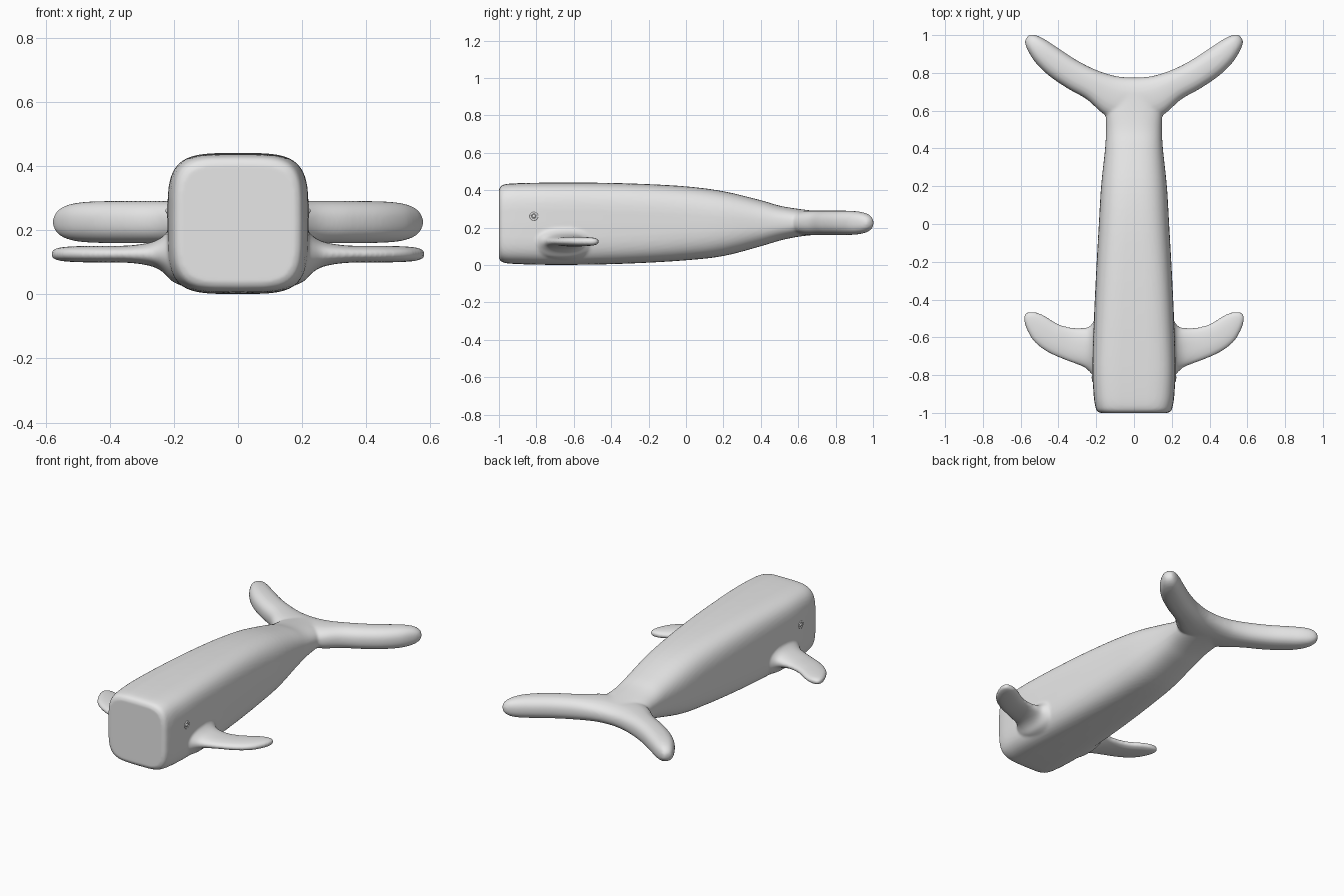
import bpy, bmesh, math
from mathutils import Vector

if "Cube" in bpy.data.objects:
    bpy.data.objects.remove(bpy.data.objects["Cube"])

grey = bpy.data.materials.new("whale grey")
grey.diffuse_color = (0.8, 0.8, 0.8, 1)
grey.use_nodes = True
grey.node_tree.nodes["Principled BSDF"].inputs["Base Color"].default_value = grey.diffuse_color


def spline(rows, steps=5):
    """Catmull-Rom interpolation of the section parameters."""
    rows = [Vector(r) for r in rows]
    out = []
    for i in range(len(rows) - 1):
        a, b = rows[max(i - 1, 0)], rows[i]
        c, d = rows[i + 1], rows[min(i + 2, len(rows) - 1)]
        for s in range(steps):
            t = s / steps
            out.append(b + 0.5 * t * ((c - a) + t * ((2 * a - 5 * b + 4 * c - d)
                       + t * (3 * (b - c) + d - a))))
    return out + [rows[-1]]


def loft(bm, rows, n=48):
    """Skin rounded sections: (x1, y1, x2, y2, z_low, z_high, squareness)."""
    rings = []
    for x1, y1, x2, y2, lo, hi, e in spline(rows):
        ring = []
        for k in range(n):
            t = 2 * math.pi * k / n
            c, s = math.cos(t), math.sin(t)
            u = math.copysign(abs(c) ** (2 / e), c)
            w = math.copysign(abs(s) ** (2 / e), s)
            ring.append(bm.verts.new(((x1 + x2) / 2 + u * (x2 - x1) / 2,
                                      (y1 + y2) / 2 + u * (y2 - y1) / 2,
                                      (lo + hi) / 2 + w * (hi - lo) / 2)))
        rings.append(ring)
    faces = [bm.faces.new((p[k], p[(k + 1) % n], q[(k + 1) % n], q[k]))
             for p, q in zip(rings, rings[1:]) for k in range(n)]
    faces += [bm.faces.new(rings[0]), bm.faces.new(rings[-1])]
    bmesh.ops.recalc_face_normals(bm, faces=faces)


bm = bmesh.new()

# Body: y, half width, bottom, top, squareness
body = [(-1.0, .18, .035, .405, 4.2), (-.99, .196, .02, .422, 4.2),
        (-.965, .205, .01, .432, 4.2), (-.9, .214, .005, .437, 4.2),
        (-.75, .22, .001, .44, 4.1), (-.5, .212, .002, .44, 3.8),
        (-.25, .2, .01, .434, 3.5), (0, .186, .025, .42, 3.1),
        (.2, .174, .048, .394, 2.8), (.4, .153, .10, .346, 2.6),
        (.5, .148, .13, .317, 2.5), (.6, .148, .151, .3, 2.5),
        (.7, .13, .162, .288, 2.5)]
loft(bm, [(-w, y, w, y, lo, hi, e) for y, w, lo, hi, e in body])

# Tail flukes: leading x, y, trailing x, y, half thickness
fluke = [(.08, .54, .05, .777, .066), (.165, .585, .11, .786, .066),
         (.25, .66, .2, .815, .066), (.35, .717, .3, .865, .066),
         (.45, .785, .4, .93, .065), (.52, .853, .465, .973, .061),
         (.56, .915, .51, .996, .05), (.576, .955, .54, 1.003, .032),
         (.576, .975, .557, 1.0, .014)]


def section(s, lx, ly, tx, ty, h, z, e):
    return (s * lx, ly, s * tx, ty, z - h, z + h, e)


loft(bm, [section(-1, *f, .225, 2.4) for f in reversed(fluke)]
     + [(0, .52, 0, .775, .159, .291, 2.4)]
     + [section(1, *f, .225, 2.4) for f in fluke])

# Side fins with flared roots
fin = [(.17, -.84, .17, -.47, .10), (.205, -.815, .205, -.505, .085),
       (.235, -.782, .235, -.542, .055), (.27, -.755, .275, -.551, .037),
       (.35, -.725, .33, -.549, .027), (.45, -.682, .4, -.53, .026),
       (.525, -.627, .47, -.488, .025), (.567, -.56, .52, -.467, .022),
       (.582, -.51, .555, -.466, .016), (.582, -.487, .57, -.47, .007)]
for side in (-1, 1):
    loft(bm, [section(side, *f, .125, 2.3) for f in fin])

mesh = bpy.data.meshes.new("whale_body")
bm.to_mesh(mesh)
bm.free()
mesh.materials.append(grey)
whale = bpy.data.objects.new("whale_body", mesh)
bpy.context.collection.objects.link(whale)

# Fuse body, flukes and fins into one soft skin
remesh = whale.modifiers.new("fuse", 'REMESH')
remesh.mode = 'VOXEL'
remesh.voxel_size = 0.008
remesh.use_smooth_shade = True
soften = whale.modifiers.new("soften", 'SMOOTH')
soften.factor = 0.5
soften.iterations = 6

# Eyes: a small lid ring around a ball
for side, name in ((-1, "left"), (1, "right")):
    at = (side * 0.216, -0.813, 0.26)
    bpy.ops.mesh.primitive_torus_add(location=at, rotation=(0, math.pi / 2, 0),
                                     major_radius=0.018, minor_radius=0.006,
                                     major_segments=24, minor_segments=8)
    lid = bpy.context.object
    lid.name = name + "_eyelid"
    bpy.ops.mesh.primitive_uv_sphere_add(location=at, radius=0.01,
                                         segments=16, ring_count=8)
    ball = bpy.context.object
    ball.name = name + "_eyeball"
    for ob in (lid, ball):
        ob.data.materials.append(grey)
        ob.data.shade_smooth()
